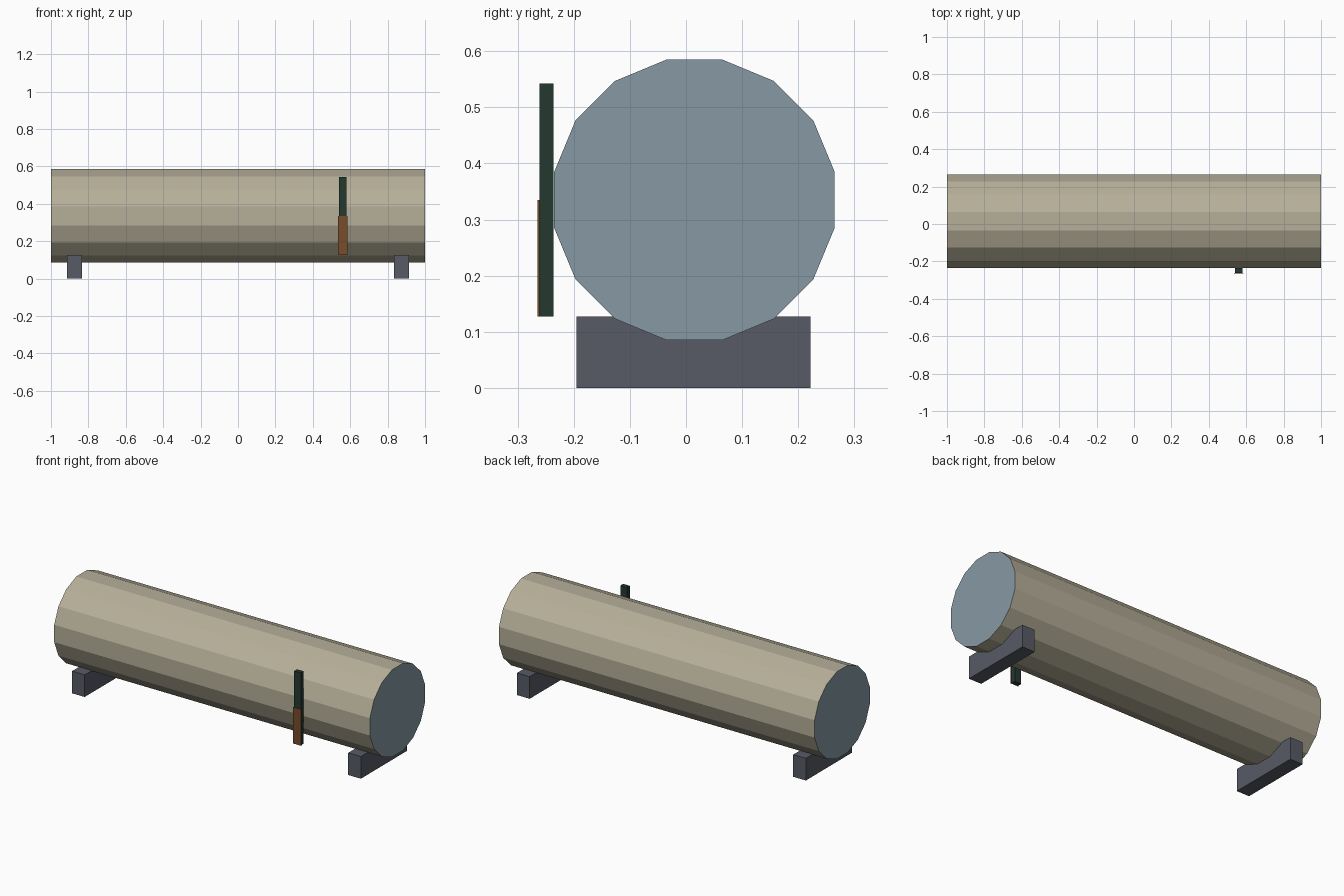
import bpy
import math

default = bpy.data.objects.get("Cube")
if default:
    bpy.data.objects.remove(default, do_unlink=True)


def material(name, *srgb):
    """Flat material from 8-bit sRGB values, stored as linear."""
    linear = [((c / 255 + 0.055) / 1.055) ** 2.4 for c in srgb]
    mat = bpy.data.materials.new(name)
    mat.use_nodes = True
    mat.diffuse_color = (*linear, 1)
    bsdf = next(n for n in mat.node_tree.nodes if n.type == "BSDF_PRINCIPLED")
    bsdf.inputs["Base Color"].default_value = (*linear, 1)
    return mat


beige = material("beige_paint", 182, 175, 153)
blue_grey = material("blue_grey_ends", 134, 153, 164)
slate = material("slate_supports", 88, 91, 102)
dark_green = material("dark_green_tube", 36, 56, 48)
brown = material("brown_fluid", 121, 76, 42)


def box(name, low, high, mat):
    """Axis-aligned box between two corners."""
    centre = [(a + b) / 2 for a, b in zip(low, high)]
    bpy.ops.mesh.primitive_cube_add(size=1, location=centre)
    obj = bpy.context.object
    obj.name = name
    obj.scale = [b - a for a, b in zip(low, high)]
    bpy.ops.object.transform_apply(location=False, rotation=False, scale=True)
    obj.data.materials.append(mat)
    return obj


# Horizontal tank: sixteen flat sides with a flat facet on top
SIDES = 16
APOTHEM = 0.25
bpy.ops.mesh.primitive_cylinder_add(
    vertices=SIDES, radius=APOTHEM / math.cos(math.pi / SIDES), depth=2)
tank = bpy.context.object
tank.name = "tank"
tank.rotation_euler = (0, math.pi / 2, 0)
bpy.ops.object.transform_apply(location=False, rotation=True, scale=False)
tank.rotation_euler = (math.pi / SIDES, 0, 0)
bpy.ops.object.transform_apply(location=False, rotation=True, scale=False)
tank.location = (0, 0.015, 0.335)

# End caps are painted differently from the shell
tank.data.materials.append(beige)
tank.data.materials.append(blue_grey)
for face in tank.data.polygons:
    face.material_index = 1 if abs(face.normal.x) > 0.9 else 0

# Support blocks under each end
for side, x in (("left", 0.875), ("right", -0.875)):
    box(side + "_support", (x - 0.04, -0.195, 0), (x + 0.04, 0.222, 0.127), slate)

# Sight gauge on the front with its fluid level plate
GAUGE_X = 0.56
box("sight_gauge", (GAUGE_X - 0.021, -0.261, 0.127),
    (GAUGE_X + 0.021, -0.236, 0.542), dark_green)
box("fluid_level", (GAUGE_X - 0.026, -0.265, 0.127),
    (GAUGE_X + 0.026, -0.261, 0.335), brown)
